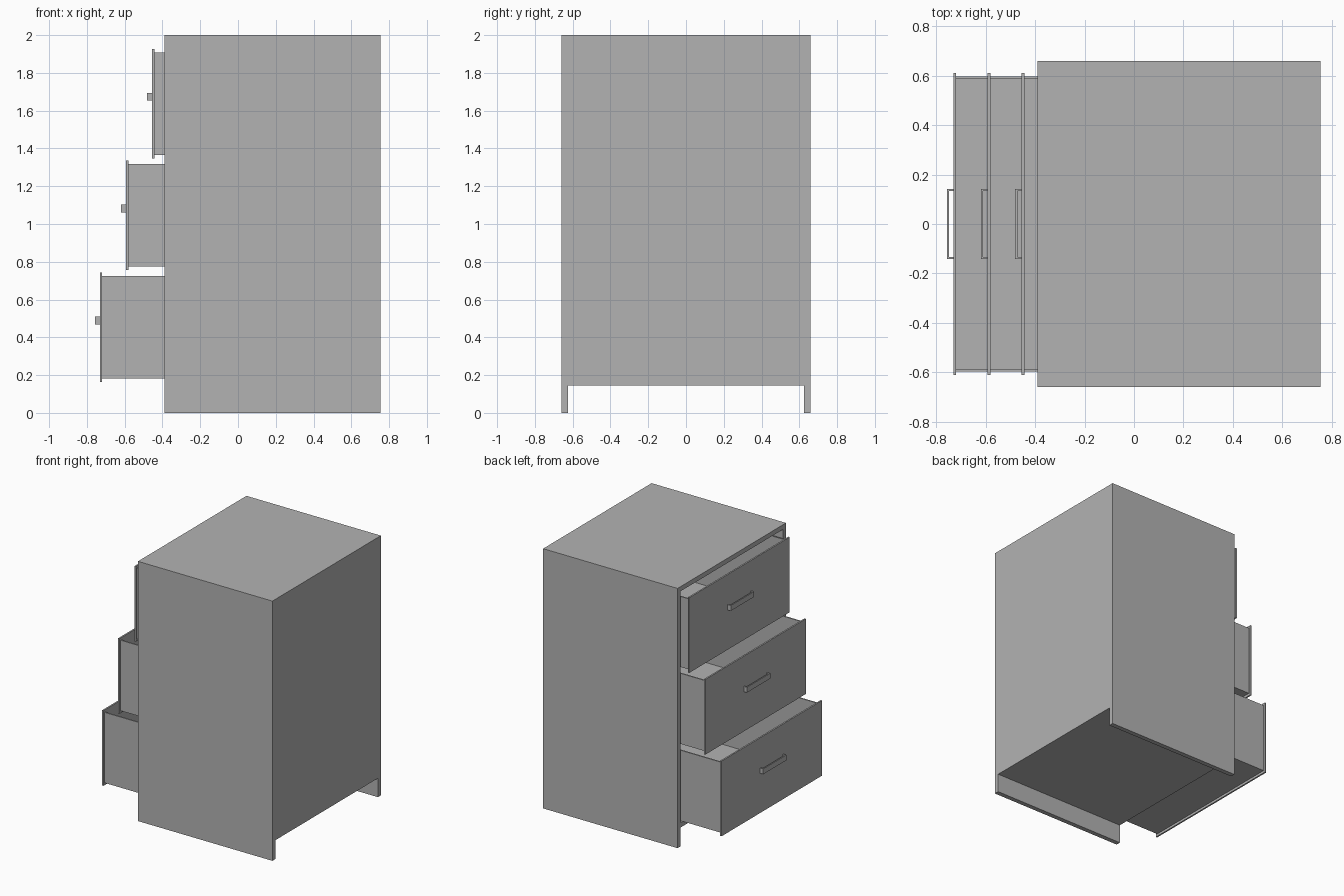
import bpy

if "Cube" in bpy.data.objects:
    bpy.data.objects.remove(bpy.data.objects["Cube"], do_unlink=True)

grey = bpy.data.materials.new("plain_grey")
grey.use_nodes = True
COLOUR = (0.45, 0.45, 0.45, 1)
grey.diffuse_color = COLOUR
grey.node_tree.nodes["Principled BSDF"].inputs["Base Color"].default_value = COLOUR


def box(name, x, y, z):
    """Box spanning the (low, high) range on each axis."""
    bpy.ops.mesh.primitive_cube_add(size=1, location=[sum(r) / 2 for r in (x, y, z)])
    ob = bpy.context.object
    ob.name = name
    ob.scale = [r[1] - r[0] for r in (x, y, z)]
    bpy.ops.object.transform_apply(location=False, rotation=False, scale=True)
    ob.data.materials.append(grey)
    return ob


# Cabinet shell, open towards -x
FRONT, BACK, HALF, HEIGHT, T = -0.39, 0.755, 0.66, 2.0, 0.036
FLOOR = 0.145
inner = HALF - T
for label, s in (("left", 1), ("right", -1)):
    box(f"side_panel_{label}", (FRONT, BACK), sorted((s * inner, s * HALF)), (0, HEIGHT))
box("top_panel", (FRONT, BACK), (-inner, inner), (HEIGHT - T, HEIGHT))
box("bottom_panel", (FRONT, BACK), (-inner, inner), (FLOOR, FLOOR + T))
box("back_panel", (BACK - T, BACK), (-inner, inner), (FLOOR + T, HEIGHT - T))


def drawer(name, x, z):
    """Open tray with an overhanging face plate and a bar handle."""
    w, t, depth, tall = 0.597, 0.01, 1.08, 0.543
    x0 = x + 0.012
    x1 = x0 + depth
    top = z + tall
    box(name + "_floor", (x0, x1), (-w, w), (z, z + t))
    for label, s in (("left", 1), ("right", -1)):
        box(f"{name}_side_{label}", (x0, x1), sorted((s * (w - t), s * w)), (z + t, top))
    box(name + "_back", (x1 - t, x1), (t - w, w - t), (z + t, top))
    box(name + "_face", (x, x0), (-0.611, 0.611), (z - 0.018, top + 0.018))

    # Handle: a bar on two end posts
    h, bar, out = 0.142, 0.009, x - 0.026
    hz = (z + 0.287, z + 0.328)
    box(name + "_handle_bar", (out, out + bar), (-h, h), hz)
    for label, s in (("left", 1), ("right", -1)):
        box(f"{name}_handle_post_{label}", (out + bar, x),
            sorted((s * (h - bar), s * h)), hz)


# Each drawer is pulled out further than the one above
for i, level in enumerate(("bottom", "middle", "top")):
    drawer(level + "_drawer", -0.731 + 0.138 * i, 0.182 + 0.592 * i)
